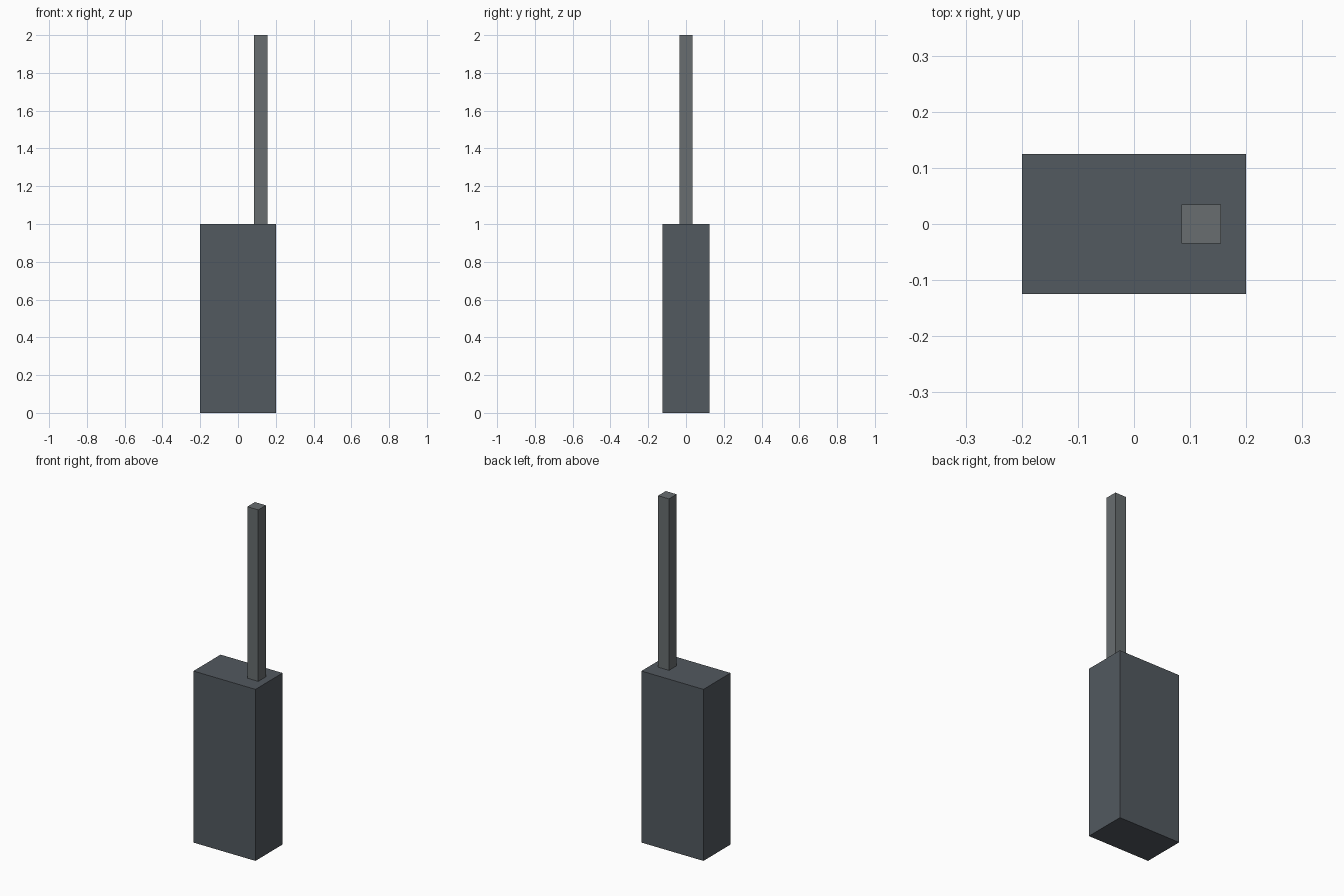
import bpy

if "Cube" in bpy.data.objects:
    bpy.data.objects.remove(bpy.data.objects["Cube"])


def box(name, center, size, color):
    """Flat-shaded box with its own plain colour."""
    bpy.ops.mesh.primitive_cube_add(size=1, location=center)
    obj = bpy.context.object
    obj.name = name
    obj.scale = size
    bpy.ops.object.transform_apply(location=False, rotation=False, scale=True)
    mat = bpy.data.materials.new(name + "_colour")
    mat.diffuse_color = (*color, 1)
    mat.use_nodes = True
    mat.node_tree.nodes["Principled BSDF"].inputs["Base Color"].default_value = mat.diffuse_color
    obj.data.materials.append(mat)
    return obj


# Handset body standing on the ground
body = box("body", (0, 0, 0.5), (0.4, 0.25, 1.0), (0.085, 0.1, 0.115))

# Square antenna rising from the right side of the top
antenna = box("antenna", (0.12, 0, 1.5), (0.07, 0.07, 1.0), (0.14, 0.155, 0.16))
antenna.parent = body
antenna.matrix_parent_inverse = body.matrix_world.inverted()
